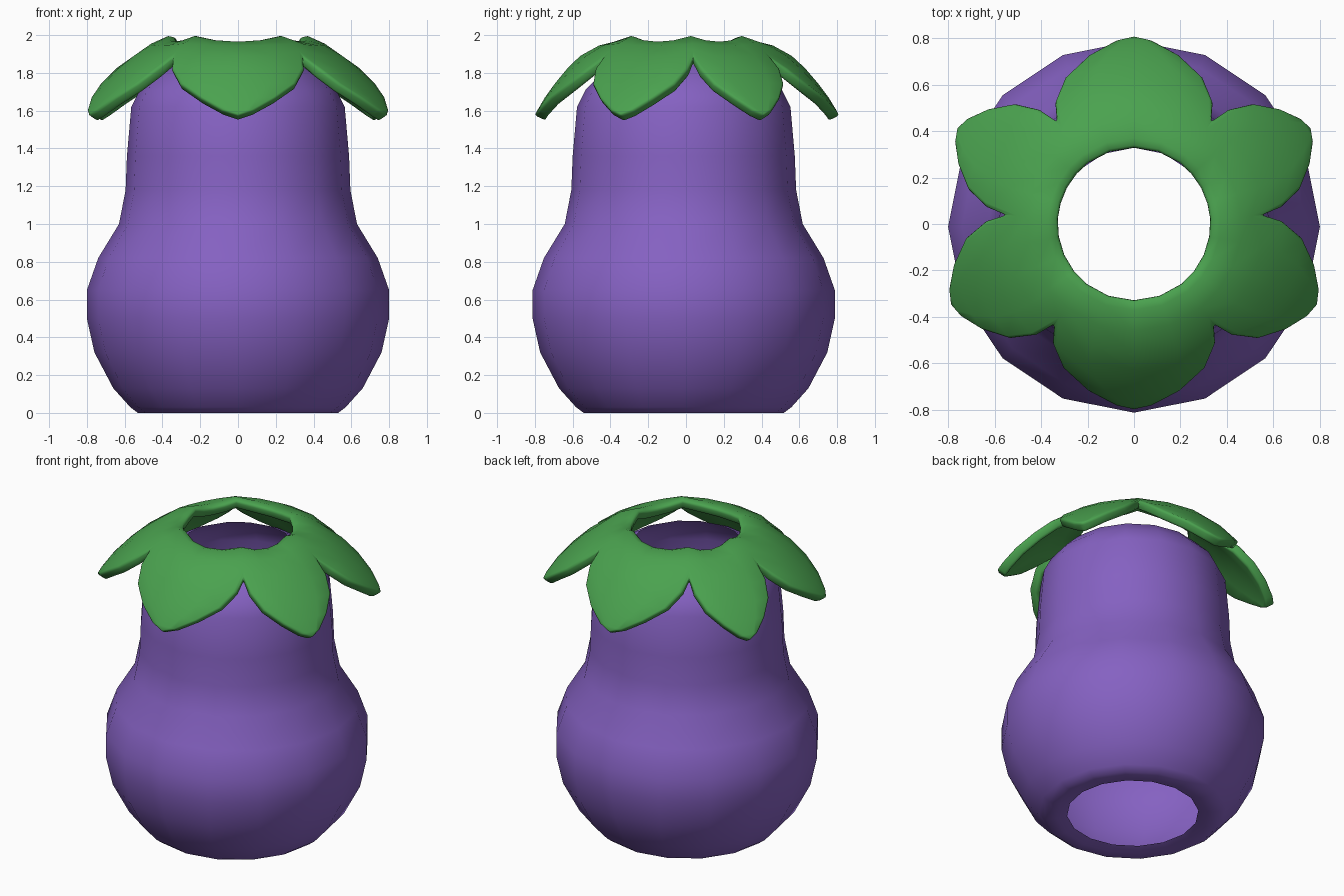
import bpy, bmesh, math

if "Cube" in bpy.data.objects:
    bpy.data.objects.remove(bpy.data.objects["Cube"])


def material(name, rgb):
    m = bpy.data.materials.new(name)
    m.diffuse_color = (*rgb, 1)
    m.use_nodes = True
    m.node_tree.nodes["Principled BSDF"].inputs["Base Color"].default_value = m.diffuse_color
    return m


def finish(bm, name, mat, angle):
    bmesh.ops.remove_doubles(bm, verts=bm.verts, dist=0.002)
    bmesh.ops.recalc_face_normals(bm, faces=bm.faces)
    mesh = bpy.data.meshes.new(name)
    bm.to_mesh(mesh)
    bm.free()
    ob = bpy.data.objects.new(name, mesh)
    bpy.context.collection.objects.link(ob)
    mesh.materials.append(mat)
    bpy.ops.object.select_all(action='DESELECT')
    ob.select_set(True)
    bpy.context.view_layer.objects.active = ob
    bpy.ops.object.shade_smooth_by_angle(angle=math.radians(angle))
    return ob


def skin(bm, rows):
    """Bridge rows of points into quads."""
    grid = [[bm.verts.new(p) for p in row] for row in rows]
    for a, b in zip(grid, grid[1:]):
        for i in range(len(a) - 1):
            bm.faces.new((a[i], a[i + 1], b[i + 1], b[i]))


purple = material("aubergine purple", (0.235, 0.120, 0.539))
green = material("leaf green", (0.069, 0.361, 0.078))

# Body: open 16-sided lathe, bulging below a straight neck
profile = [(.40, .015), (.46, .0), (.53, .0), (.57, .03), (.66, .13), (.76, .32),
           (.80, .50), (.80, .65), (.74, .82), (.63, 1.0), (.595, 1.18),
           (.588, 1.36), (.565, 1.62), (.52, 1.71), (.43, 1.80), (.34, 1.845)]
SIDES = 16
bm = bmesh.new()
skin(bm, [[(r * math.cos(math.tau * i / SIDES), r * math.sin(math.tau * i / SIDES) - .012, z)
           for i in range(SIDES + 1)] for r, z in profile])
finish(bm, "body", purple, 60)

# Leaf crown: rows of (radius, height, share of the leaf's half angle, edge lift)
leaf_rows = [(.325, 1.955, 1, .03), (.37, 1.965, 1, .03), (.46, 1.945, 1, .01),
             (.56, 1.89, 1, 0), (.627, 1.825, .89, 0), (.693, 1.745, .69, 0),
             (.747, 1.67, .41, 0), (.785, 1.605, .17, 0), (.80, 1.575, 0, 0)]
# Leaf direction, half angle, tip radius
leaves = [(90, 37, .81), (270, 38.5, .80)]
for centre, half, tip in [(28.5, 24.5, .87), (-23.75, 27.75, .865)]:
    leaves += [(centre, half, tip), (180 - centre, half, tip)]

bm = bmesh.new()
for centre, half, tip in leaves:
    rows = []
    for r, z, share, lift in leaf_rows:
        if r > .56:
            r = .56 + (r - .56) * (tip - .56) / .24
        row = []
        for u in (-1, -.5, 0, .5, 1):
            a = math.radians(centre + u * half * share)
            row.append((r * math.cos(a), r * math.sin(a), z + lift * u * u))
        rows.append(row)
    skin(bm, rows)
# drop slivers collapsed at the leaf tips
bmesh.ops.dissolve_degenerate(bm, dist=0.002, edges=bm.edges)
crown = finish(bm, "leaf_crown", green, 60)
if sum(p.normal.z for p in crown.data.polygons) < 0:
    crown.data.flip_normals()

# Leaf thickness and rounded rims
solid = crown.modifiers.new("thickness", 'SOLIDIFY')
solid.thickness = .06
solid.offset = -1
bevel = crown.modifiers.new("rounded_rim", 'BEVEL')
bevel.width = .018
bevel.segments = 2
bevel.limit_method = 'ANGLE'
bevel.angle_limit = math.radians(50)
for p in crown.data.polygons:
    p.use_smooth = True
